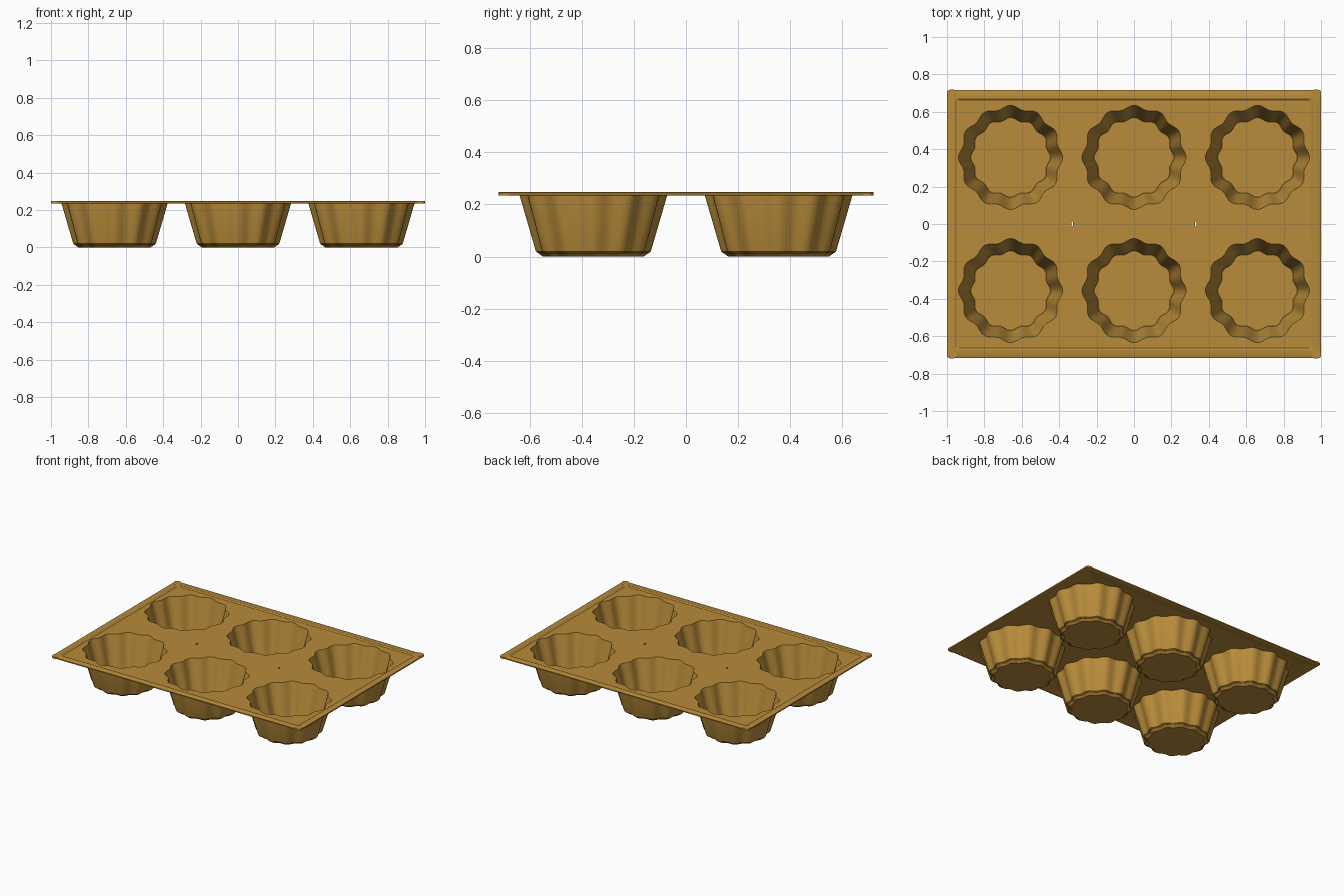
import bpy, bmesh, math

cube = bpy.data.objects.get("Cube")
if cube:
    bpy.data.objects.remove(cube, do_unlink=True)

bronze = bpy.data.materials.new("bronze")
bronze.use_nodes = True
colour = (0.48, 0.26, 0.042, 1)
bronze.diffuse_color = colour
bronze.node_tree.nodes["Principled BSDF"].inputs["Base Color"].default_value = colour

HALF_X, HALF_Y = 1.0, 0.716
SHEET_TOP, SHEET_BOTTOM = 0.242, 0.236
LOBES, STEPS = 12, 96
CENTRES = [(x, y) for x in (-0.66, 0, 0.66) for y in (-0.356, 0.356)]


def scallop(cx, cy, peak, amp):
    """Closed wavy outline with LOBES rounded bulges."""
    pts = []
    for i in range(STEPS):
        a = 2 * math.pi * i / STEPS
        r = peak - amp + amp * math.cos(LOBES * a)
        pts.append((cx + r * math.cos(a), cy + r * math.sin(a)))
    return pts


def ellipse(cx, cy, rx, ry, n=12):
    return [(cx + rx * math.cos(2 * math.pi * i / n),
             cy + ry * math.sin(2 * math.pi * i / n)) for i in range(n)]


def rounded_rect(inset, radius=0.012, n=4):
    pts = []
    for k, (sx, sy) in enumerate([(1, 1), (-1, 1), (-1, -1), (1, -1)]):
        cx = sx * (HALF_X - inset - radius)
        cy = sy * (HALF_Y - inset - radius)
        for i in range(n + 1):
            a = math.pi / 2 * (k + i / n)
            pts.append((cx + radius * math.cos(a), cy + radius * math.sin(a)))
    return pts


def ring(bm, pts, z):
    return [bm.verts.new((x, y, z)) for x, y in pts]


def loft(bm, rings):
    for a, b in zip(rings, rings[1:]):
        for i in range(len(a)):
            j = (i + 1) % len(a)
            bm.faces.new((a[i], a[j], b[j], b[i]))


def finish(bm, name):
    bmesh.ops.recalc_face_normals(bm, faces=bm.faces)
    mesh = bpy.data.meshes.new(name)
    bm.to_mesh(mesh)
    bm.free()
    mesh.materials.append(bronze)
    obj = bpy.data.objects.new(name, mesh)
    bpy.context.collection.objects.link(obj)
    bpy.ops.object.select_all(action='DESELECT')
    obj.select_set(True)
    bpy.context.view_layer.objects.active = obj
    bpy.ops.object.shade_smooth_by_angle(angle=math.radians(30))
    return obj


# Tray sheet with raised lip, cup openings and two small slots
bm = bmesh.new()
lip = [(0.052, SHEET_TOP), (0.044, 0.248), (0.006, 0.248), (0, 0.245),
       (0, 0.237), (0.006, 0.234), (0.03, 0.234), (0.034, SHEET_BOTTOM)]
rim = [ring(bm, rounded_rect(inset), z) for inset, z in lip]
loft(bm, rim)
outlines = [scallop(x, y, 0.284, 0.01) for x, y in CENTRES]
outlines += [ellipse(x, 0, 0.005, 0.013) for x in (-0.33, 0.33)]
top_loops, bottom_loops = [rim[0]], [rim[-1]]
for pts in outlines:
    upper, lower = ring(bm, pts, SHEET_TOP), ring(bm, pts, SHEET_BOTTOM)
    loft(bm, [upper, lower])
    top_loops.append(upper)
    bottom_loops.append(lower)
for loops in (top_loops, bottom_loops):
    edges = [bm.edges.get((l[i - 1], l[i])) for l in loops for i in range(len(l))]
    bmesh.ops.triangle_fill(bm, use_beauty=True, edges=edges, normal=(0, 0, 1))
finish(bm, "tray_sheet")

# Fluted cups: outer wall from the base up, then the inner wall down to the floor
profile = [(0.194, 0.0, 0.007), (0.221, 0.02, 0.008), (0.284, SHEET_BOTTOM, 0.01),
           (0.284, SHEET_TOP, 0.01), (0.279, SHEET_TOP, 0.01), (0.215, 0.014, 0.008)]
for n, (x, y) in enumerate(CENTRES, 1):
    bm = bmesh.new()
    rings = [ring(bm, scallop(x, y, peak, amp), z) for peak, z, amp in profile]
    loft(bm, rings)
    bm.faces.new(rings[0])
    bm.faces.new(rings[-1])
    finish(bm, f"cup_{n}")

# Rounded beads on the lip corners
for n, (sx, sy) in enumerate([(1, 1), (-1, 1), (-1, -1), (1, -1)], 1):
    bm = bmesh.new()
    pts = ellipse(sx * (HALF_X - 0.027), sy * (HALF_Y - 0.024), 0.027, 0.028, 24)
    rings = [ring(bm, pts, z) for z in (0.235, 0.2485)]
    loft(bm, rings)
    for r in rings:
        bm.faces.new(r)
    finish(bm, f"corner_bead_{n}")
